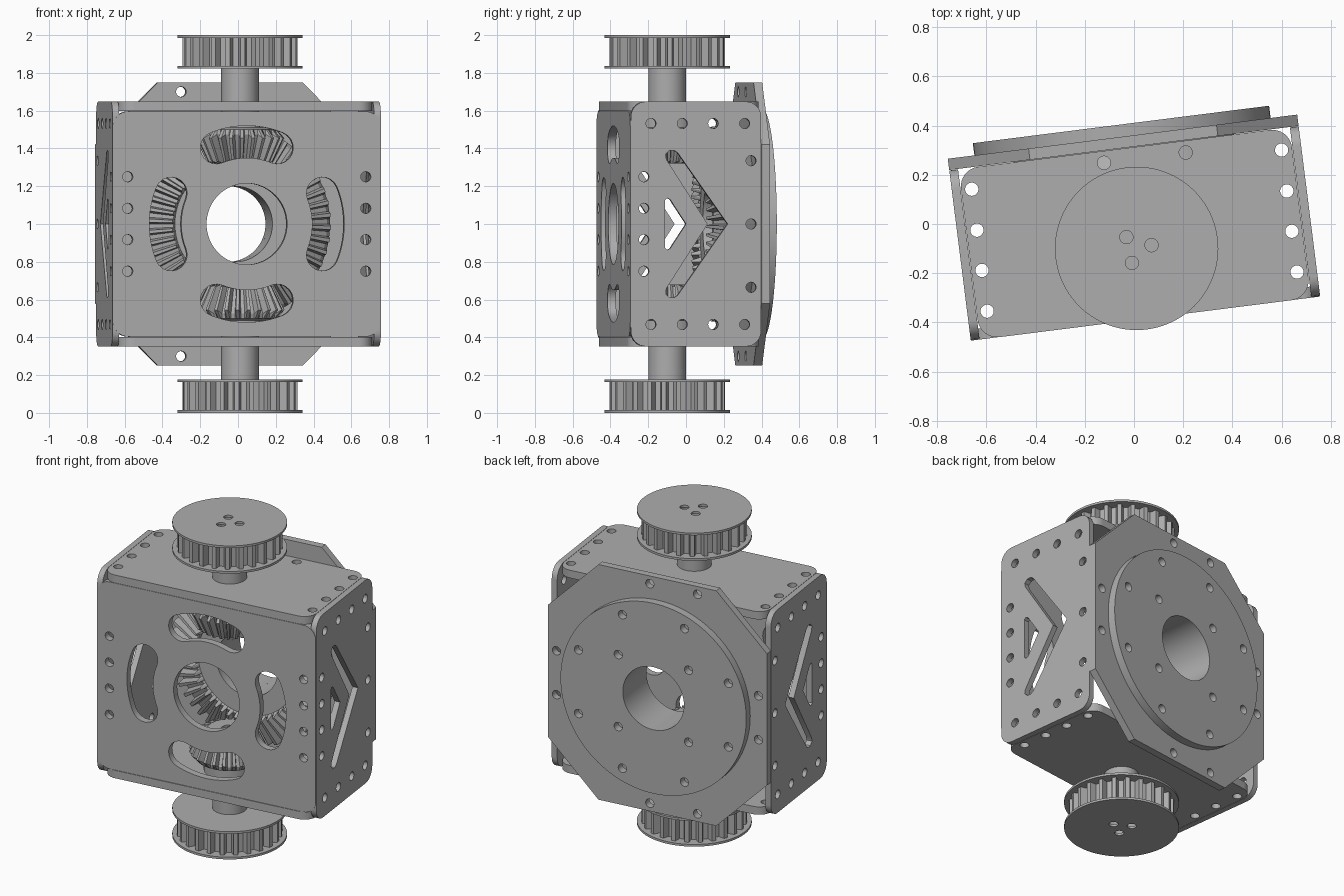
import bpy, bmesh
from math import sin, cos, pi, radians
from mathutils import Matrix, Vector

cube = bpy.data.objects.get("Cube")
if cube:
    bpy.data.objects.remove(cube, do_unlink=True)

# One bare metal finish for every part
metal = bpy.data.materials.new("metal_grey")
metal.use_nodes = True
GREY = (0.42, 0.42, 0.42, 1)
metal.diffuse_color = GREY
metal.node_tree.nodes["Principled BSDF"].inputs["Base Color"].default_value = GREY

# The housing is turned slightly about the vertical axis
POSE = Matrix.Translation((0, -0.015, 1)) @ Matrix.Rotation(radians(7.2), 4, 'Z')
FLAT = Matrix.Identity(4)
UPRIGHT = Matrix.Rotation(pi / 2, 4, 'X')
SIDEWAYS = Matrix(((0, 0, 1), (1, 0, 0), (0, 1, 0))).to_4x4()
AXIS_Y = -0.085   # input shaft position, in housing space
HOLE = 0.027
BORE = 0.2


def finish(name, mesh, matrix):
    mesh.materials.clear()
    mesh.materials.append(metal)
    obj = bpy.data.objects.new(name, mesh)
    bpy.context.collection.objects.link(obj)
    obj.matrix_world = matrix
    bpy.ops.object.select_all(action='DESELECT')
    obj.select_set(True)
    bpy.context.view_layer.objects.active = obj
    bpy.ops.object.shade_smooth_by_angle(angle=radians(30))
    return obj


# Outline helpers
def arc(cx, cy, r, a0, a1, n):
    return [(cx + r * cos(a0 + (a1 - a0) * i / n), cy + r * sin(a0 + (a1 - a0) * i / n))
            for i in range(n + 1)]


def circle(x, y, r=HOLE, n=24):
    return arc(x, y, r, 0, 2 * pi, n)[:-1]


def rounded_rect(x0, x1, y0, y1, r=0.08):
    corners = [(x1 - r, y1 - r), (x0 + r, y1 - r), (x0 + r, y0 + r), (x1 - r, y0 + r)]
    return [p for i, (x, y) in enumerate(corners)
            for p in arc(x, y, r, i * pi / 2, (i + 1) * pi / 2, 8)]


def kidney(angle, radius=0.435, half=0.085, spread=radians(22)):
    a, b = angle - spread, angle + spread
    return (arc(0, 0, radius + half, a, b, 14)
            + arc(radius * cos(b), radius * sin(b), half, b, b + pi, 10)[1:-1]
            + arc(0, 0, radius - half, b, a, 14)
            + arc(radius * cos(a), radius * sin(a), half, a + pi, a + 2 * pi, 10)[1:-1])


def mirrored(half):
    """Close a half outline by reflecting it across the first axis."""
    return half + [(x, -y) for x, y in reversed(half) if y != 0]


def plate(name, outlines, thickness, matrix):
    """Filled outline with holes, extruded evenly about its own plane."""
    curve = bpy.data.curves.new(name, 'CURVE')
    curve.dimensions = '2D'
    curve.fill_mode = 'BOTH'
    curve.extrude = thickness / 2
    for points in outlines:
        spline = curve.splines.new('POLY')
        spline.points.add(len(points) - 1)
        for p, (x, y) in zip(spline.points, points):
            p.co = (x, y, 0, 1)
        spline.use_cyclic_u = True
    temp = bpy.data.objects.new("temp", curve)
    bpy.context.collection.objects.link(temp)
    graph = bpy.context.evaluated_depsgraph_get()
    mesh = bpy.data.meshes.new_from_object(temp.evaluated_get(graph))
    bpy.data.objects.remove(temp, do_unlink=True)
    bm = bmesh.new()
    bm.from_mesh(mesh)
    bmesh.ops.remove_doubles(bm, verts=bm.verts, dist=1e-5)
    bmesh.ops.recalc_face_normals(bm, faces=bm.faces)
    bm.to_mesh(mesh)
    bm.free()
    return finish(name, mesh, matrix)


def toothed(name, teeth, sections, matrix):
    """Closed ring of sections; each gives (radius, height) at tooth root and tip."""
    bm = bmesh.new()
    rings = []
    for root, tip in sections:
        ring = []
        for i in range(teeth):
            for part, (r, h) in ((0, root), (0.4, root), (0.55, tip), (0.85, tip)):
                a = 2 * pi * (i + part) / teeth
                ring.append(bm.verts.new((r * cos(a), r * sin(a), h)))
        rings.append(ring)
    n = teeth * 4
    for j, ring in enumerate(rings):
        after = rings[(j + 1) % len(rings)]
        for i in range(n):
            k = (i + 1) % n
            bm.faces.new((ring[i], ring[k], after[k], after[i]))
    bmesh.ops.recalc_face_normals(bm, faces=bm.faces)
    mesh = bpy.data.meshes.new(name)
    bm.to_mesh(mesh)
    bm.free()
    return finish(name, mesh, matrix)


def plain(r, h):
    return ((r, h), (r, h))


def at(x, y, z, turn):
    return POSE @ Matrix.Translation((x, y, z)) @ turn


COLUMN = (-0.25, -0.083, 0.083, 0.25)
ROW = (-0.262, -0.095, 0.07, 0.238)

# Front plate with bore, four curved slots and edge holes
front = [rounded_rect(-0.714, 0.714, -0.596, 0.596), circle(0, 0, 0.215, 64)]
front += [kidney(i * pi / 2) for i in range(4)]
front += [circle(s * 0.635, z) for s in (-1, 1) for z in COLUMN]
plate("front_plate", front, 0.045, at(0, -0.35, 0, UPRIGHT))

# Side plates with arrow-shaped window
chevron = mirrored([(0.147, 0), (-0.12, 0.378), (-0.14, 0.39), (-0.165, 0.388),
                    (-0.185, 0.368), (-0.18, 0.342), (0.04, 0)])
chevron = chevron[:7] + chevron[7:]
window = mirrored([(-0.075, 0), (-0.16, 0.13), (-0.175, 0.137), (-0.188, 0.125)])
side = [rounded_rect(-0.369, 0.325, -0.648, 0.648), chevron, window]
side += [circle(y, s * 0.532) for s in (-1, 1) for y in ROW]
side += [circle(-0.3, z) for z in COLUMN]
side += [circle(0.272, z) for z in (-0.335, 0, 0.335)]
for label, s in (("left", 1), ("right", -1)):
    plate(label + "_side_plate", side, 0.036, at(s * 0.698, 0, 0, SIDEWAYS))

# Top and bottom plates
cover = [rounded_rect(-0.678, 0.678, -0.373, 0.325)]
cover += [circle(s * 0.635, y) for s in (-1, 1) for y in ROW]
cover += [circle(x, 0.277) for x in (-0.088, 0.247)]
for label, s in (("top", 1), ("bottom", -1)):
    plate(label + "_plate", cover, 0.05, at(0, 0, s * 0.623, FLAT))

# Eight-sided back plate
octagon = mirrored([(0.716, 0.42), (0.385, 0.75), (-0.385, 0.75), (-0.716, 0.42)])
back = [octagon, circle(0, 0, BORE, 64)]
for s in (-1, 1):
    back += [circle(x, s * z) for x, z in ((0.05, 0.7), (-0.262, 0.7), (-0.66, 0.14), (0.66, 0.14))]
plate("back_plate", back, 0.046, at(0, 0.35, 0, UPRIGHT))

# Output disc with two bolt circles
disc = [circle(0, 0, 0.607, 128), circle(0, 0, BORE, 64)]
for count, radius in ((8, 0.53), (4, 0.325)):
    for i in range(count):
        a = 2 * pi * (i + 0.5) / count
        disc.append(circle(radius * cos(a), radius * sin(a)))
plate("output_disc", disc, 0.05, at(0, 0.398, 0, UPRIGHT))

# Large bevel ring gear behind the front plate (its height axis points to the front)
toothed("ring_gear", 48, [
    plain(BORE, -0.328), plain(BORE, -0.13), plain(0.32, -0.13),
    ((0.33, -0.12), (0.34, -0.08)), ((0.5, -0.2), (0.515, -0.15)),
    plain(0.52, -0.23), plain(0.45, -0.328)], at(0, 0, 0, UPRIGHT))

# Drive trains: pinion, shaft and belt pulley, above and below
for label, s in (("upper", 1), ("lower", -1)):
    turn = FLAT if s == 1 else Matrix.Rotation(pi, 4, 'X')
    drive = at(0, AXIS_Y, 0, turn)

    toothed(label + "_pinion", 24, [
        plain(0.05, 0.58), plain(0.05, 0.32), plain(0.13, 0.32),
        ((0.145, 0.345), (0.175, 0.33)), ((0.2, 0.475), (0.235, 0.455)),
        plain(0.195, 0.5), plain(0.15, 0.51), plain(0.15, 0.58)], drive)

    plate(label + "_shaft", [circle(0, 0, 0.1, 48)], 0.42,
          drive @ Matrix.Translation((0, 0, 0.64)))

    toothed(label + "_pulley", 24, [
        plain(0.1, 0.835), ((0.265, 0.835), (0.305, 0.835)),
        ((0.265, 0.99), (0.305, 0.99)), plain(0.1, 0.99)], drive)

    plate(label + "_inner_flange", [circle(0, 0, 0.332, 96)], 0.014,
          drive @ Matrix.Translation((0, 0, 0.83)))

    bolts = [circle(0.062 * cos(a), 0.062 * sin(a))
             for a in (radians(5 + 120 * i) for i in range(3))]
    plate(label + "_outer_flange", [circle(0, 0, 0.332, 96)] + bolts, 0.014,
          drive @ Matrix.Translation((0, 0, 0.993)))
